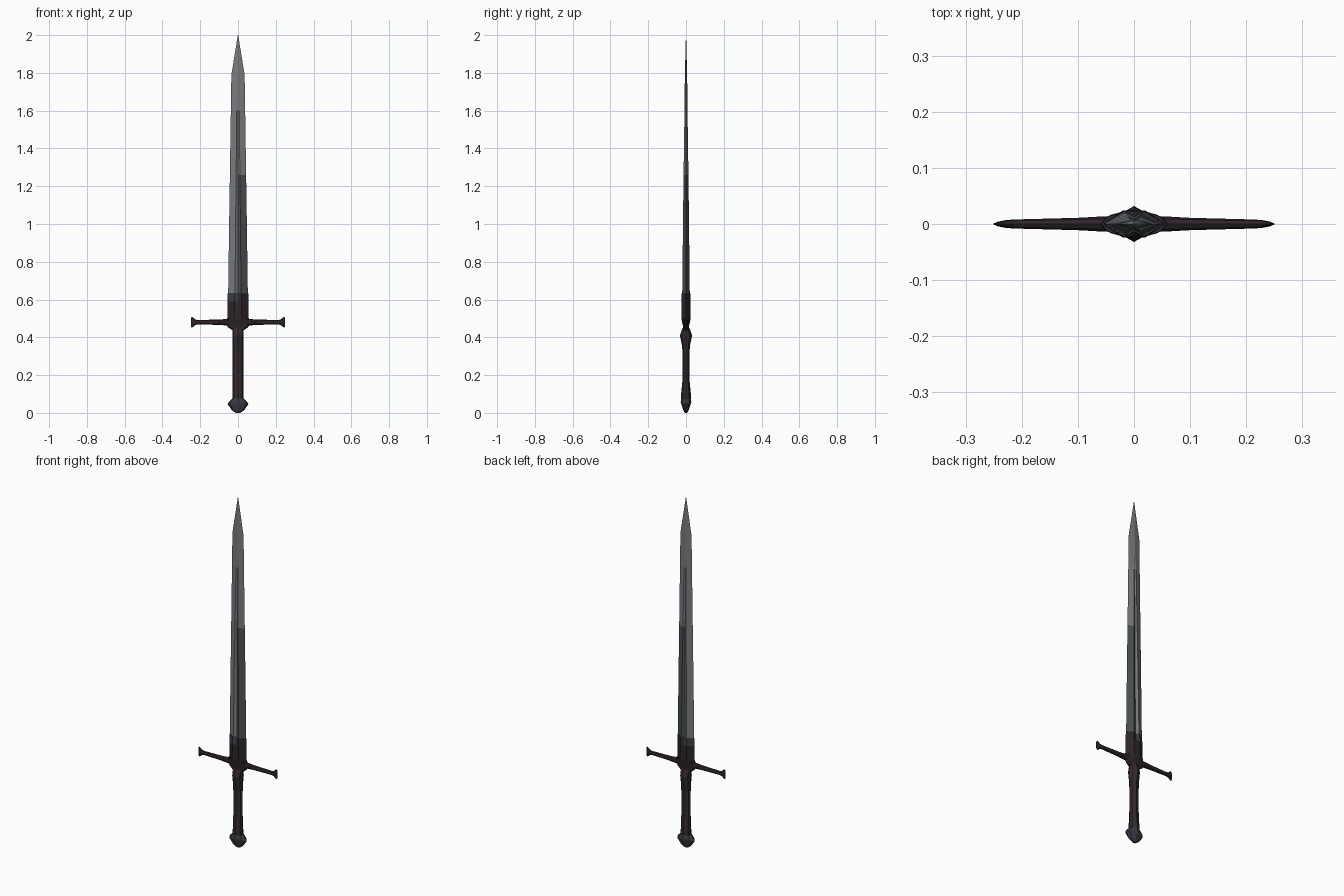
import bpy, bmesh, math

if "Cube" in bpy.data.objects:
    bpy.data.objects.remove(bpy.data.objects["Cube"])


def mat(name, r, g, b):
    m = bpy.data.materials.new(name)
    m.diffuse_color = (r, g, b, 1)
    m.use_nodes = True
    m.node_tree.nodes["Principled BSDF"].inputs["Base Color"].default_value = m.diffuse_color
    return m


steel = mat("light steel", 0.19, 0.195, 0.205)
worn = mat("dark steel", 0.075, 0.078, 0.087)
slate = mat("slate", 0.045, 0.047, 0.058)
iron = mat("purple black iron", 0.026, 0.018, 0.024)
leather = mat("dark leather", 0.034, 0.024, 0.032)


def loft(name, rings, mats, rule=None):
    """Skin a list of closed rings, capping both ends."""
    bm = bmesh.new()
    rows = [[bm.verts.new(p) for p in r] for r in rings]
    n = len(rows[0])
    for a, b in zip(rows, rows[1:]):
        for i in range(n):
            j = (i + 1) % n
            bm.faces.new((a[i], a[j], b[j], b[i]))
    bm.faces.new(rows[0][::-1])
    bm.faces.new(rows[-1])
    bmesh.ops.remove_doubles(bm, verts=bm.verts, dist=1e-5)
    bmesh.ops.recalc_face_normals(bm, faces=bm.faces)
    if rule:
        for f in bm.faces:
            f.material_index = rule(f.calc_center_median())
    me = bpy.data.meshes.new(name)
    bm.to_mesh(me)
    bm.free()
    for m in mats:
        me.materials.append(m)
    ob = bpy.data.objects.new(name, me)
    bpy.context.collection.objects.link(ob)
    return ob


# blade: (z, half width, half thickness, fuller half width, centre thickness)
def blade_ring(z, w, t, f, c):
    return [(w, 0, z), (f, t, z), (0, c, z), (-f, t, z),
            (-w, 0, z), (-f, -t, z), (0, -c, z), (f, -t, z)]


blade = [(0.59, .053, .021, .017, .012), (0.635, .052, .020, .016, .011),
         (1.0, .047, .016, .013, .009), (1.26, .043, .013, .010, .007),
         (1.60, .038, .008, .007, .005), (1.68, .037, .0065, .005, .0075),
         (1.79, .035, .005, .004, .006), (2.0, .001, .0005, .0003, .0006)]
loft("blade", [blade_ring(*b) for b in blade], [steel, worn, slate],
     lambda c: 2 if c.z < 0.635 else (1 if c.x > 0.001 and c.z < 1.26 else 0))

# covered lower part of the blade, with a ragged slate band at the top left
ricasso = [(0.46, .050, .015, .020, .016), (0.50, .055, .024, .020, .025),
           (0.59, .055, .024, .019, .022), (0.633, .0545, .0225, .018, .013)]
loft("blade_collar", [blade_ring(*b) for b in ricasso], [iron, slate],
     lambda c: 1 if c.z > 0.59 and c.x < 0.001 else 0)


# eight sided rings for the grip and pommel
def oct_ring(z, w, d):
    k = 0.6
    return [(w, 0, z), (w * .8, d * k, z), (0, d, z), (-w * .8, d * k, z),
            (-w, 0, z), (-w * .8, -d * k, z), (0, -d, z), (w * .8, -d * k, z)]


grip = [(0.06, .028, .026), (0.10, .028, .026), (0.18, .028, .018),
        (0.32, .028, .018), (0.36, .028, .022), (0.41, .029, .032),
        (0.43, .029, .026), (0.455, .030, .015)]
loft("grip", [oct_ring(*g) for g in grip], [leather])

pommel = [(0.0, .012, .006), (0.014, .032, .014), (0.046, .055, .025),
          (0.056, .050, .028), (0.076, .030, .027)]
loft("pommel", [oct_ring(*p) for p in pommel], [slate])

# guard centre block
centre = [(0.44, .034, .016), (0.455, .055, .016), (0.48, .065, .019),
          (0.503, .058, .024)]
loft("guard_centre", [oct_ring(*c) for c in centre], [iron])

# two guard arms with flared ends
arm = [(.03, .020, .014), (.065, .017, .013), (.10, .014, .011),
       (.215, .012, .008), (.228, .016, .007), (.243, .029, .004),
       (.250, .022, .001)]
for side, label in ((1, "right"), (-1, "left")):
    rings = [[(side * x, d * math.cos(a), 0.48 + h * math.sin(a))
              for a in (math.pi * i / 4 for i in range(8))] for x, h, d in arm]
    loft("guard_arm_" + label, rings, [iron])
